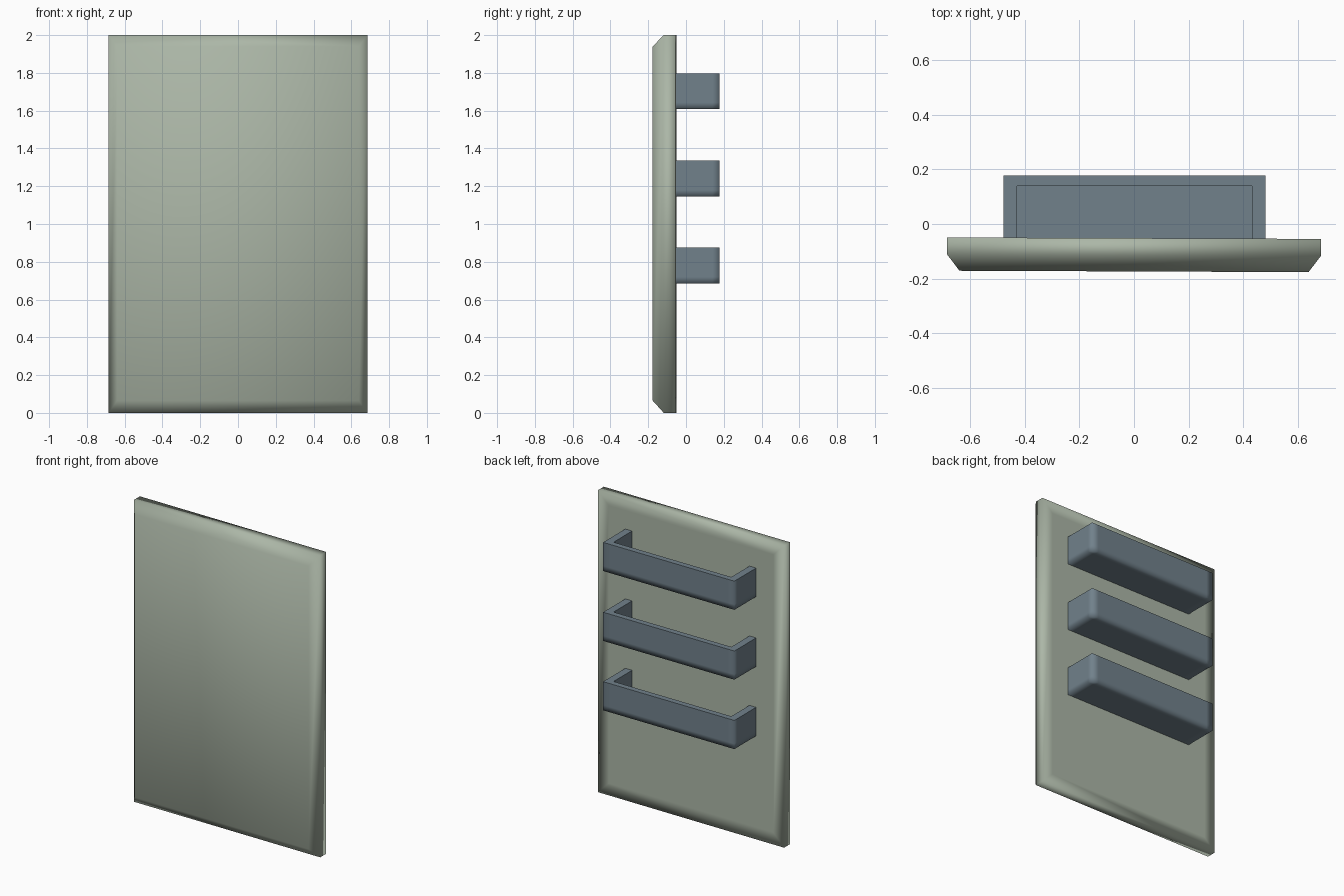
import bpy
import bmesh

if "Cube" in bpy.data.objects:
    bpy.data.objects.remove(bpy.data.objects["Cube"])


def material(name, rgb):
    m = bpy.data.materials.new(name)
    m.diffuse_color = (*rgb, 1.0)
    m.use_nodes = True
    m.node_tree.nodes["Principled BSDF"].inputs["Base Color"].default_value = m.diffuse_color
    return m


def finish(bm, name, mat):
    for f in bm.faces:
        f.smooth = True
    me = bpy.data.meshes.new(name)
    bm.to_mesh(me)
    bm.free()
    me.materials.append(mat)
    ob = bpy.data.objects.new(name, me)
    bpy.context.collection.objects.link(ob)
    return ob


sage = material("sage_green", (0.41, 0.47, 0.385))
slate = material("slate_blue", (0.165, 0.22, 0.26))


# Panel: rectangular rings from the chamfered front to the inset back
def panel():
    bm = bmesh.new()
    rings = []
    for y, half, z0, z1 in [(-0.174, 0.64, 0.065, 1.94),
                            (-0.115, 0.685, 0.0, 2.0),
                            (-0.052, 0.685, 0.0, 2.0),
                            (-0.052, 0.605, 0.08, 1.92)]:
        corners = [(-half, z0), (half, z0), (half, z1), (-half, z1)]
        rings.append([bm.verts.new((x, y - 0.004 * x, z)) for x, z in corners])
    bm.faces.new(rings[0])
    bm.faces.new(rings[-1][::-1])
    for a, b in zip(rings, rings[1:]):
        for i in range(4):
            j = (i + 1) % 4
            bm.faces.new((a[i], b[i], b[j], a[j]))
    bmesh.ops.recalc_face_normals(bm, faces=bm.faces)
    finish(bm, "panel", sage)


# Bin: open-topped pocket, thick walls and a thin floor facing down
def bin_pocket(name, z0):
    xs = [-0.479, -0.43, 0.433, 0.483]
    ys = [-0.056, 0.14, 0.178]
    zs = [z0, z0 + 0.035, z0 + 0.19]
    bm = bmesh.new()
    v = {}

    def vert(i, j, k):
        if (i, j, k) not in v:
            v[i, j, k] = bm.verts.new((xs[i], ys[j], zs[k]))
        return v[i, j, k]

    def face(*keys):
        return bm.faces.new([vert(*k) for k in keys])

    # underside and top rim
    for i in range(3):
        for j in range(2):
            cell = [(i, j), (i + 1, j), (i + 1, j + 1), (i, j + 1)]
            face(*[(a, b, 0) for a, b in reversed(cell)])
            if (i, j) != (1, 0):
                face(*[(a, b, 2) for a, b in cell])
    # outer walls
    path = [(3, 0), (3, 1), (3, 2), (2, 2), (1, 2), (0, 2), (0, 1), (0, 0)]
    for p, q in zip(path, path[1:]):
        for k in (0, 1):
            face((*p, k), (*q, k), (*q, k + 1), (*p, k + 1))
    # inner walls
    inner = []
    path = [(1, 0), (1, 1), (2, 1), (2, 0)]
    for p, q in zip(path, path[1:]):
        inner.append(face((*p, 0), (*q, 0), (*q, 2), (*p, 2)))
    # crisp rim and crisp inside
    for f in inner:
        for e in f.edges:
            e.smooth = False
    for e in bm.edges:
        if all(abs(w.co.z - zs[2]) < 1e-5 for w in e.verts):
            e.smooth = False
    finish(bm, name, slate)


panel()
for label, z in [("lower", 0.685), ("middle", 1.145), ("upper", 1.608)]:
    bin_pocket(label + "_bin", z)
